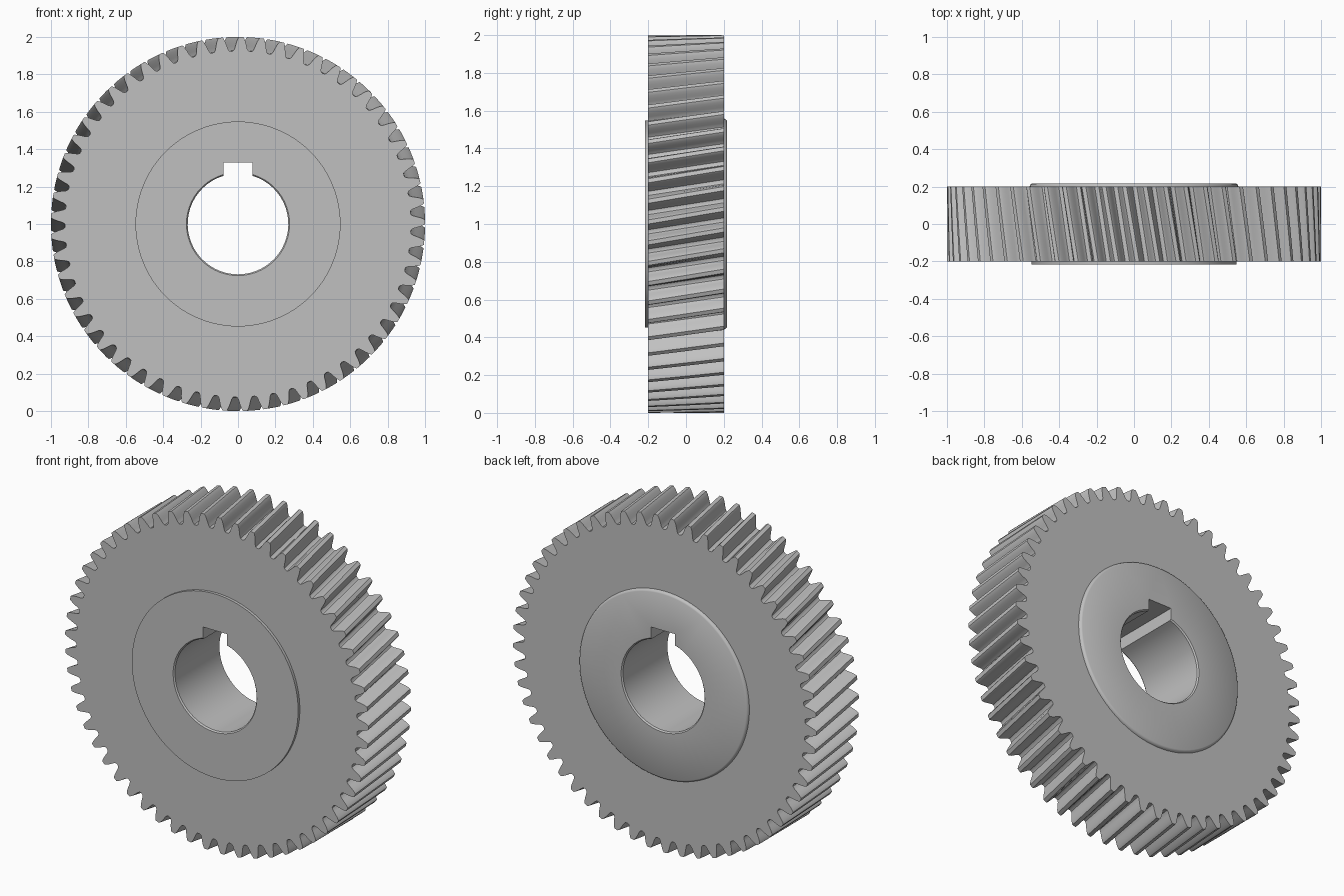
import bpy
import bmesh
from math import pi, sin, cos, asin, radians

cube = bpy.data.objects.get("Cube")
if cube:
    bpy.data.objects.remove(cube, do_unlink=True)

TEETH = 57
PITCH = 2 * pi / TEETH
HALF_WIDTH = 0.2
TWIST = 0.068            # helix rotation from front to back
HUB_FACE = 0.217
KEY_HALF, KEY_TOP = 0.078, 0.33

steel = bpy.data.materials.new("steel_grey")
steel.use_nodes = True
steel.diffuse_color = (0.53, 0.53, 0.53, 1)
steel.node_tree.nodes["Principled BSDF"].inputs["Base Color"].default_value = steel.diffuse_color

bm = bmesh.new()


def loop(polar, y):
    """Closed ring of vertices from (angle, radius) pairs."""
    return [bm.verts.new((r * cos(a), y, 1 + r * sin(a))) for a, r in polar]


def bridge(a, b):
    """Wall of quads between two rings of equal length."""
    n = len(a)
    for i in range(n):
        j = (i + 1) % n
        bm.faces.new((a[i], a[j], b[j], b[i]))


def bridge_all(rings):
    for a, b in zip(rings, rings[1:]):
        bridge(a, b)


def fill_between(outer, inner, side):
    """Flat annular face between two rings of different shape."""
    edges = []
    for ring in (outer, inner):
        for a, b in zip(ring, ring[1:] + ring[:1]):
            edges.append(bm.edges.get((a, b)) or bm.edges.new((a, b)))
    bmesh.ops.triangle_fill(bm, edges=edges, use_beauty=True, normal=(0, side, 0))


def circle(r, n=96):
    return [(2 * pi * i / n, r) for i in range(n)]


def tooth_ring(turn):
    """Tooth outline: half profile in fractions of the pitch, mirrored."""
    half = [(0.10, 1.0), (0.13, 0.996), (0.19, 0.983), (0.245, 0.966),
            (0.29, 0.95), (0.325, 0.938), (0.39, 0.927), (0.5, 0.924)]
    tooth = [(-f, r) for f, r in reversed(half[:-1])] + half
    start = -pi / 2 - 0.017 + PITCH / 2 + turn
    return [(start + (k + f) * PITCH, r) for k in range(TEETH) for f, r in tooth]


def bore_ring(r, y, n=48):
    """Bore circle with a square keyway at the top."""
    gap = asin(KEY_HALF / r)
    ring = []
    for i in range(n + 1):
        a = pi / 2 + gap + (2 * pi - 2 * gap) * i / n
        ring.append(bm.verts.new((r * cos(a), y, 1 + r * sin(a))))
    for x in (KEY_HALF, -KEY_HALF):
        ring.append(bm.verts.new((x, y, 1 + KEY_TOP)))
    return ring


# Helical toothed rim
LAYERS = 6
rim = [loop(tooth_ring(TWIST * i / LAYERS), HALF_WIDTH * (2 * i / LAYERS - 1))
       for i in range(LAYERS + 1)]
bridge_all(rim)

# Bore with a small chamfer at both ends
bore = [bore_ring(0.276, -HUB_FACE), bore_ring(0.269, -HUB_FACE + 0.008),
        bore_ring(0.269, HUB_FACE - 0.008), bore_ring(0.276, HUB_FACE)]
bridge_all(bore)

# Raised hub faces: crisp step in front, rounded step behind
front_step = [(0.548, HALF_WIDTH), (0.548, HUB_FACE)]
back_step = [(0.558, HALF_WIDTH), (0.556, 0.207), (0.552, 0.213), (0.545, HUB_FACE)]
for side, step, tooth_edge, bore_edge in ((-1, front_step, rim[0], bore[0]),
                                          (1, back_step, rim[-1], bore[-1])):
    rings = [loop(circle(r), side * y) for r, y in step]
    bridge_all(rings)
    fill_between(tooth_edge, rings[0], side)
    fill_between(rings[-1], bore_edge, side)

bmesh.ops.recalc_face_normals(bm, faces=bm.faces[:])

mesh = bpy.data.meshes.new("helical_gear")
bm.to_mesh(mesh)
bm.free()
mesh.materials.append(steel)
gear = bpy.data.objects.new("helical_gear", mesh)
bpy.context.collection.objects.link(gear)

# Smooth flanks and bore, sharp corners
bpy.ops.object.select_all(action='DESELECT')
gear.select_set(True)
bpy.context.view_layer.objects.active = gear
bpy.ops.object.shade_smooth_by_angle(angle=radians(30))
